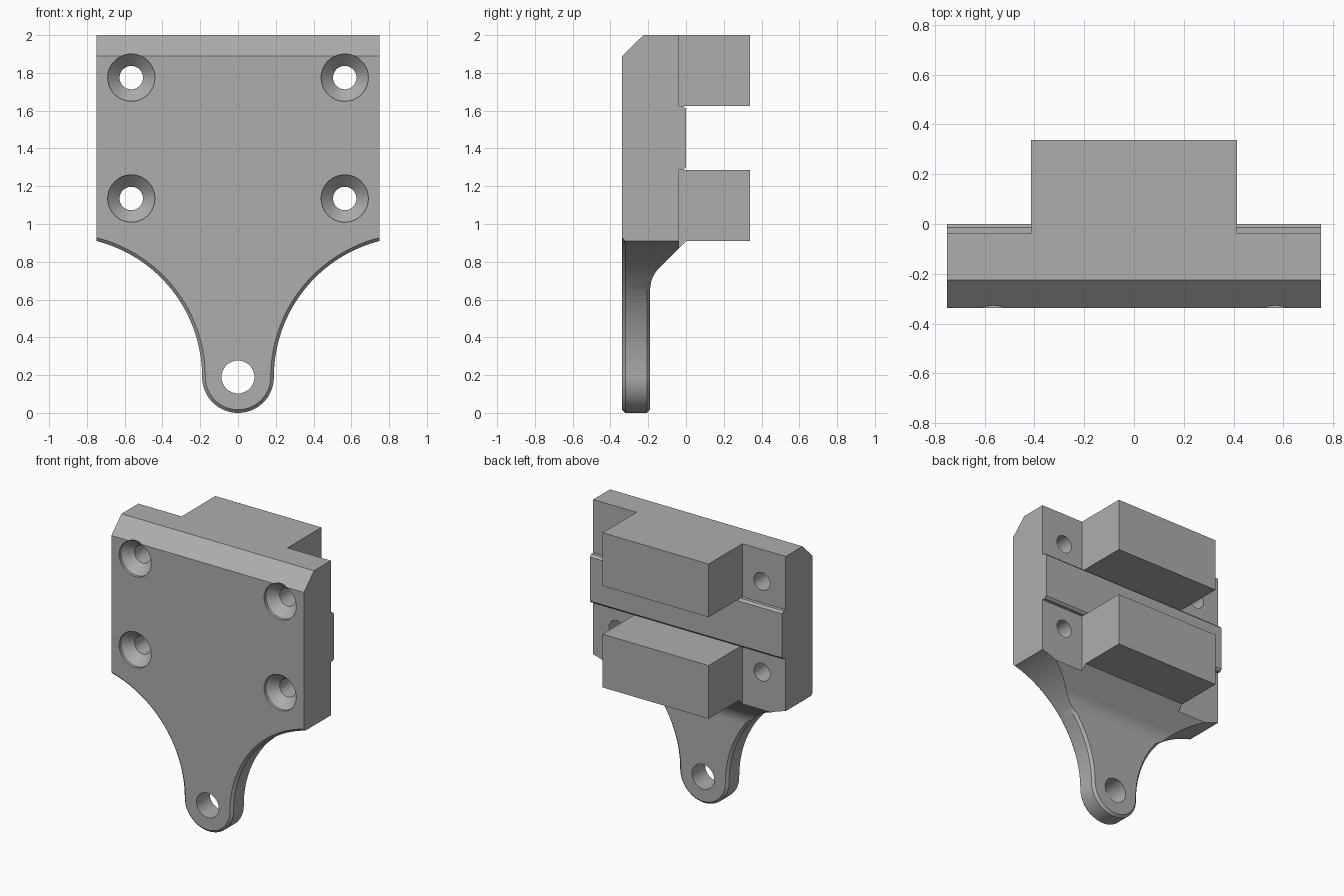
import bpy, bmesh
from math import sin, cos, pi, acos, tan, radians
from mathutils import Matrix

cube = bpy.data.objects.get("Cube")
if cube:
    bpy.data.objects.remove(cube, do_unlink=True)

grey = bpy.data.materials.new("plain grey")
grey.use_nodes = True
COLOUR = (0.42, 0.42, 0.42, 1)
grey.diffuse_color = COLOUR
grey.node_tree.nodes["Principled BSDF"].inputs["Base Color"].default_value = COLOUR

FRONT, BACK = -0.338, 0.338
PLATE_BACK, ARM_BACK = -0.038, -0.19
HALF, TIP, ARC = 0.75, 0.19, 0.743
CHAMFER = 0.017


def loft(name, rings):
    """Closed solid through matching rings of points."""
    bm = bmesh.new()
    loops = [[bm.verts.new(p) for p in ring] for ring in rings]
    n = len(loops[0])
    for a, b in zip(loops, loops[1:]):
        for i in range(n):
            j = (i + 1) % n
            bm.faces.new((a[i], a[j], b[j], b[i]))
    bm.faces.new(loops[0])
    bm.faces.new(loops[-1])
    bmesh.ops.recalc_face_normals(bm, faces=bm.faces)
    mesh = bpy.data.meshes.new(name)
    bm.to_mesh(mesh)
    bm.free()
    obj = bpy.data.objects.new(name, mesh)
    bpy.context.collection.objects.link(obj)
    mesh.materials.append(grey)
    return obj


def side_profile(name, points, half):
    """Extrude a (y, z) profile across the width."""
    return loft(name, [[(x, y, z) for y, z in points] for x in (-half, half)])


def turned(name, x, z, stations, n=48):
    """Round cutter along y from (y, radius) stations."""
    return loft(name, [[(x + r * cos(2 * pi * i / n), y, z + r * sin(2 * pi * i / n))
                        for i in range(n)] for y, r in stations])


def combine(obj, tool, operation):
    mod = obj.modifiers.new(operation.lower(), "BOOLEAN")
    mod.object, mod.operation, mod.solver = tool, operation, "EXACT"
    bpy.context.view_layer.objects.active = obj
    bpy.ops.object.modifier_apply(modifier=mod.name)
    bpy.data.objects.remove(tool, do_unlink=True)


# Plate, rib, sloped underside and arm as one side profile
slope = 0.91
corner = slope + ARM_BACK
reach = 0.07
radius = reach / tan(radians(22.5))
fillet = [(ARM_BACK + radius * (1 - cos(a)), corner - reach + radius * sin(a))
          for a in [radians(45) * i / 10 for i in range(11)]]
profile = [(FRONT, -0.1), (FRONT, 1.89), (-0.225, 2), (PLATE_BACK, 2),
           (PLATE_BACK, 1.625), (-0.015, 1.625), (0, 1.61),
           (0, 1.3), (-0.015, 1.285), (PLATE_BACK, 1.285),
           (PLATE_BACK, slope + PLATE_BACK)] + fillet[::-1] + [(ARM_BACK, -0.1)]
body = side_profile("bracket_body", profile, HALF)


# Front outline: rounded tip, concave flanks, wide plate
def outline(y, inset, fade=False):
    def amount(z):
        if not fade:
            return inset
        return inset * min(1, max(0, (0.69 - z) / 0.04))
    half = []
    for i in range(20):
        a = -pi / 2 + pi / 2 * i / 20
        r = TIP - inset
        half.append((r * cos(a), TIP + r * sin(a)))
    cx = TIP + ARC
    for i in range(41):
        t = i / 40
        z = TIP + ARC * sin(acos((cx - 0.8) / ARC) * t)
        r = ARC + amount(z)
        a = acos((cx - 0.8) / r) * t
        half.append((cx - r * cos(a), TIP + r * sin(a)))
    half.append((0.8, 2.1))
    mirrored = [(-x, z) for x, z in half[:0:-1]]
    return [(x, y, z) for x, z in half + mirrored]


shape = loft("outline_tool", [
    outline(FRONT - CHAMFER, 2 * CHAMFER), outline(FRONT + CHAMFER, 0),
    outline(ARM_BACK - CHAMFER, 0), outline(ARM_BACK + CHAMFER, 2 * CHAMFER, True),
    outline(-0.1, 0), outline(0.1, 0)])
combine(body, shape, "INTERSECT")

# Two rear blocks, the lower one running into the slope
inner = PLATE_BACK - 0.03
upper = [(inner, 1.625), (BACK, 1.625), (BACK, 2), (inner, 2)]
lower = [(inner, 0.95), (PLATE_BACK, slope + PLATE_BACK), (0, slope),
         (BACK, slope), (BACK, 1.285), (inner, 1.285)]
for points in (upper, lower):
    combine(body, side_profile("rear_block", points, 0.413), "UNION")

# Pivot hole and countersunk screw holes
combine(body, turned("pivot_hole", 0, TIP, [(-0.5, 0.087), (0, 0.087)]), "DIFFERENCE")
for x in (-0.565, 0.565):
    for z in (1.135, 1.775):
        stations = [(-0.5, 0.125), (FRONT + 0.02, 0.125),
                    (FRONT + 0.083, 0.062), (0.1, 0.062)]
        combine(body, turned("screw_hole", x, z, stations), "DIFFERENCE")

# Smooth curves, crisp edges
bpy.ops.object.select_all(action="DESELECT")
body.select_set(True)
bpy.context.view_layer.objects.active = body
bpy.ops.object.shade_smooth_by_angle(angle=radians(25))
